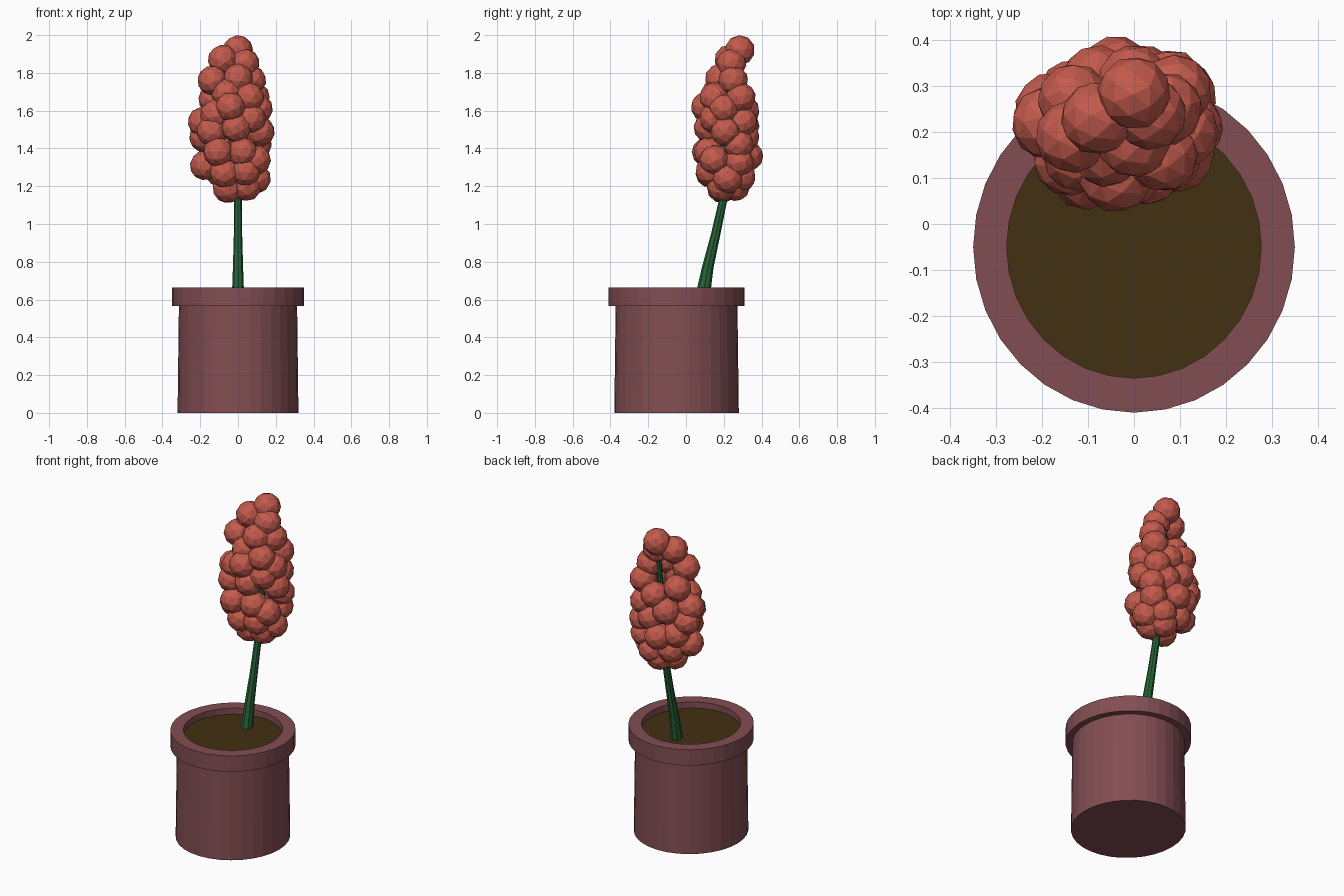
import bpy, bmesh, math, random
from mathutils import Vector, Euler

random.seed(4)


def material(name, rgb):
    m = bpy.data.materials.new(name)
    m.diffuse_color = (*rgb, 1)
    return m


CLAY = material("clay", (0.225, 0.076, 0.085))
SOIL = material("soil", (0.055, 0.030, 0.006))
GREEN = material("stem green", (0.018, 0.125, 0.038))
RED = material("berry red", (0.55, 0.103, 0.073))


def finish(bm, name, mat):
    bmesh.ops.recalc_face_normals(bm, faces=bm.faces)
    me = bpy.data.meshes.new(name)
    bm.to_mesh(me)
    bm.free()
    me.materials.append(mat)
    ob = bpy.data.objects.new(name, me)
    bpy.context.collection.objects.link(ob)
    return ob


def tube(name, rings, sides, mat):
    """Skin rings (x, y, z, radius_x, radius_y) and cap both ends."""
    bm = bmesh.new()
    loops = []
    for x, y, z, rx, ry in rings:
        loops.append([bm.verts.new((x + rx * math.cos(math.tau * i / sides),
                                    y + ry * math.sin(math.tau * i / sides), z))
                      for i in range(sides)])
    for a, b in zip(loops, loops[1:]):
        for i in range(sides):
            j = (i + 1) % sides
            bm.faces.new((a[i], a[j], b[j], b[i]))
    bm.faces.new(loops[0][::-1])
    bm.faces.new(loops[-1])
    return finish(bm, name, mat)


# Pot: slightly tapered body, overhanging rim, hollow down to below the soil
profile = [(0.320, 0), (0.313, 0.565), (0.350, 0.565), (0.350, 0.663),
           (0.277, 0.663), (0.277, 0.58)]
tube("pot", [(0, -0.05, z, r, r * 1.03) for r, z in profile], 32, CLAY)

# Soil disc just below the rim
tube("soil", [(0, -0.05, z, 0.279, 0.287) for z in (0.585, 0.625)], 32, SOIL)

# Leaning stem that runs up through the cluster
tube("stem", [(0, 0.085, 0.60, 0.033, 0.040), (0, 0.115, 0.77, 0.027, 0.031),
              (0, 0.158, 0.95, 0.022, 0.025), (0, 0.197, 1.13, 0.020, 0.022),
              (0, 0.228, 1.35, 0.019, 0.020), (0, 0.25, 1.62, 0.018, 0.018),
              (0, 0.28, 1.92, 0.014, 0.014)], 8, GREEN)

# Flower cluster: faceted balls packed round the stem, top to bottom
balls = [
    (0, .285, 1.92), (-.08, .23, 1.87), (.035, .24, 1.85),
    (-.135, .19, 1.76), (0, .18, 1.77), (.07, .25, 1.76),
    (-.13, .27, 1.66), (-.06, .16, 1.69), (.06, .15, 1.67), (.09, .29, 1.67),
    (-.04, .105, 1.62), (.105, .20, 1.61), (-.12, .15, 1.58), (0, .31, 1.60),
    (-.187, .22, 1.54), (.08, .30, 1.54), (-.08, .31, 1.52), (.07, .15, 1.56),
    (-.01, .12, 1.51), (.115, .21, 1.49), (-.14, .14, 1.49),
    (-.18, .25, 1.46), (.02, .31, 1.46), (.10, .28, 1.42),
    (-.105, .11, 1.38), (.025, .12, 1.38), (.095, .15, 1.34),
    (-.04, .33, 1.36), (.09, .28, 1.33), (-.13, .28, 1.38),
    (-.175, .21, 1.31), (.04, .13, 1.28), (-.07, .13, 1.27),
    (.095, .22, 1.24), (-.09, .27, 1.27), (.03, .29, 1.25),
    (-.055, .19, 1.19), (.045, .19, 1.20), (0, .26, 1.20),
]
bm = bmesh.new()
for p in balls:
    new = bmesh.ops.create_icosphere(bm, subdivisions=2, radius=0.08)["verts"]
    rot = Euler([random.uniform(0, math.tau) for _ in range(3)]).to_matrix()
    for v in new:
        v.co = rot @ v.co + Vector(p)
finish(bm, "flower_cluster", RED)
